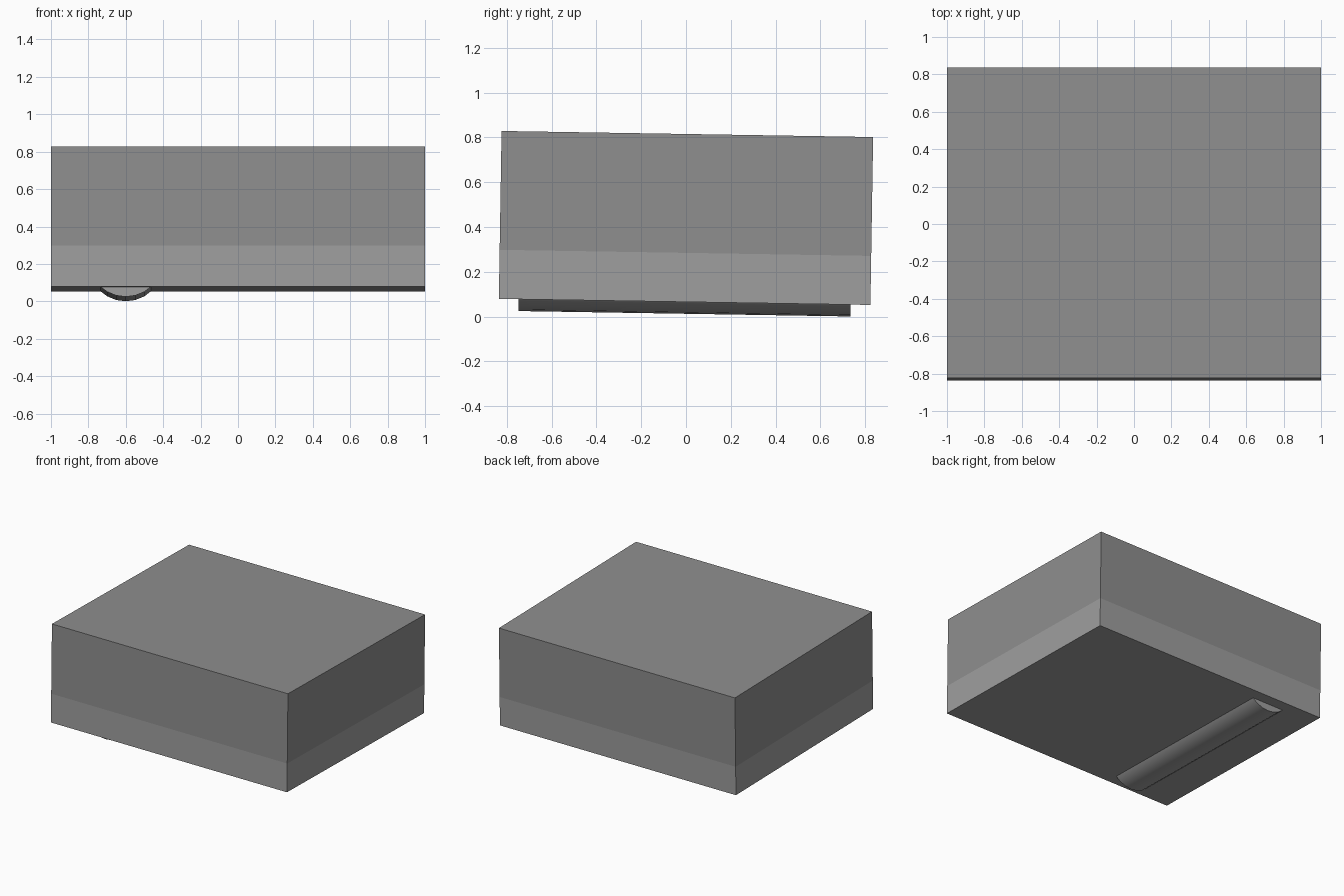
import bpy
from math import pi
from mathutils import Matrix

if "Cube" in bpy.data.objects:
    bpy.data.objects.remove(bpy.data.objects["Cube"])

CENTRE_Z = 0.4425
TILT = Matrix.Translation((0, 0, CENTRE_Z)) @ Matrix.Rotation(-0.0163, 4, 'X')


def grey(name, v):
    mat = bpy.data.materials.new(name)
    mat.diffuse_color = (v, v, v, 1)
    mat.use_nodes = True
    mat.node_tree.nodes["Principled BSDF"].inputs["Base Color"].default_value = mat.diffuse_color
    return mat


def place(obj, name, local, mat):
    """Name a part and put it in the slightly tilted frame of the body."""
    obj.name = name
    obj.matrix_world = TILT @ local
    obj.data.materials.append(mat)
    return obj


def block(name, z0, z1, mat):
    bpy.ops.mesh.primitive_cube_add(size=1)
    local = Matrix.Translation((0, 0, (z0 + z1) / 2)) @ Matrix.Diagonal((2.0, 1.66, z1 - z0, 1))
    return place(bpy.context.object, name, local, mat)


base_grey = grey("base_grey", 0.346)
body_grey = grey("body_grey", 0.273)

# Lower base band and darker upper body, flush on all sides
SEAM = -0.158
block("base_band", -0.377, SEAM, base_grey)
block("upper_body", SEAM, 0.373, body_grey)

# Roller half sunk into the underside, running front to back
R = 0.2
bpy.ops.mesh.primitive_cylinder_add(vertices=24, radius=R, depth=1.484)
place(bpy.context.object, "underside_roller",
      Matrix.Translation((-0.6, 0, 0.0125 + R - CENTRE_Z)) @ Matrix.Rotation(pi / 2, 4, 'X'),
      base_grey)
bpy.ops.object.shade_smooth_by_angle(angle=pi / 6)
